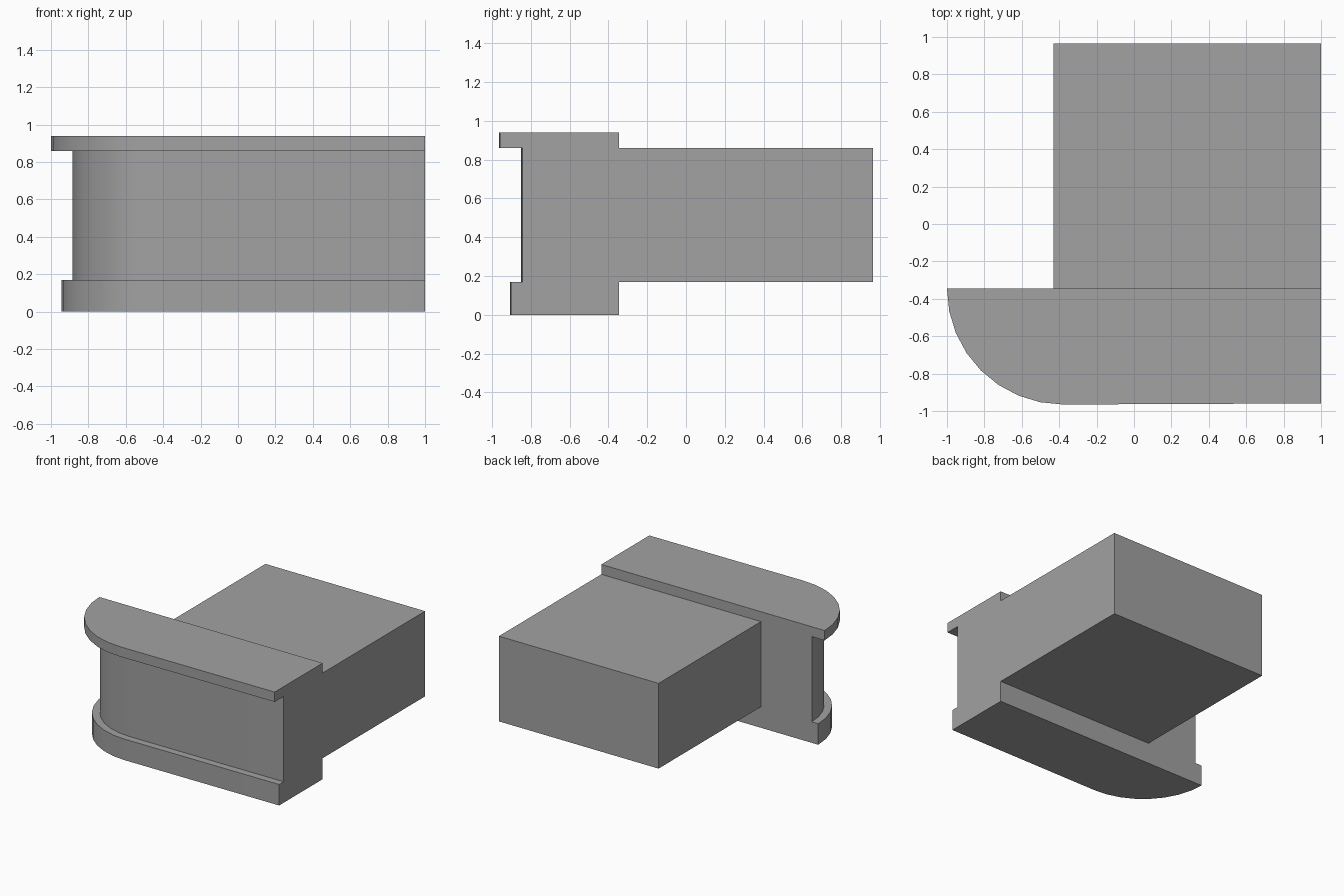
import bpy
import bmesh
import math

if "Cube" in bpy.data.objects:
    bpy.data.objects.remove(bpy.data.objects["Cube"], do_unlink=True)

BACK, END, CORNER_X = -0.345, 1.0, -0.38   # slab back, flat end, arc centre

grey = bpy.data.materials.new("plain grey")
grey.use_nodes = True
colour = (0.36, 0.36, 0.36, 1)
grey.diffuse_color = colour
grey.node_tree.nodes["Principled BSDF"].inputs["Base Color"].default_value = colour


def prism(name, outline, bottom, top):
    """Extrude a plan outline upward into a solid part."""
    bm = bmesh.new()
    face = bm.faces.new([bm.verts.new((x, y, bottom)) for x, y in outline])
    result = bmesh.ops.extrude_face_region(bm, geom=[face])
    verts = [v for v in result["geom"] if isinstance(v, bmesh.types.BMVert)]
    bmesh.ops.translate(bm, vec=(0, 0, top - bottom), verts=verts)
    bmesh.ops.recalc_face_normals(bm, faces=bm.faces)
    mesh = bpy.data.meshes.new(name)
    bm.to_mesh(mesh)
    bm.free()
    mesh.materials.append(grey)
    obj = bpy.data.objects.new(name, mesh)
    bpy.context.collection.objects.link(obj)
    bpy.ops.object.select_all(action="DESELECT")
    obj.select_set(True)
    bpy.context.view_layer.objects.active = obj
    bpy.ops.object.shade_smooth_by_angle(angle=math.radians(30))
    return obj


def rounded_plan(radius, segments=8):
    """Quarter-round corner on one end, square corner on the other."""
    arc = [(CORNER_X - radius * math.cos(math.pi / 2 * i / segments),
            BACK - radius * math.sin(math.pi / 2 * i / segments))
           for i in range(segments + 1)]
    return arc + [(END, BACK - radius + 0.006), (END, BACK)]


# Rounded front: plinth, recessed wall and overhanging slab
prism("base_plinth", rounded_plan(0.563), 0, 0.17)
prism("front_wall", rounded_plan(0.505), 0.17, 0.86)
prism("top_slab", rounded_plan(0.62), 0.86, 0.94)

# Rectangular block behind
prism("rear_block", [(-0.43, BACK), (END, BACK), (END, 0.965), (-0.43, 0.965)], 0.17, 0.86)
